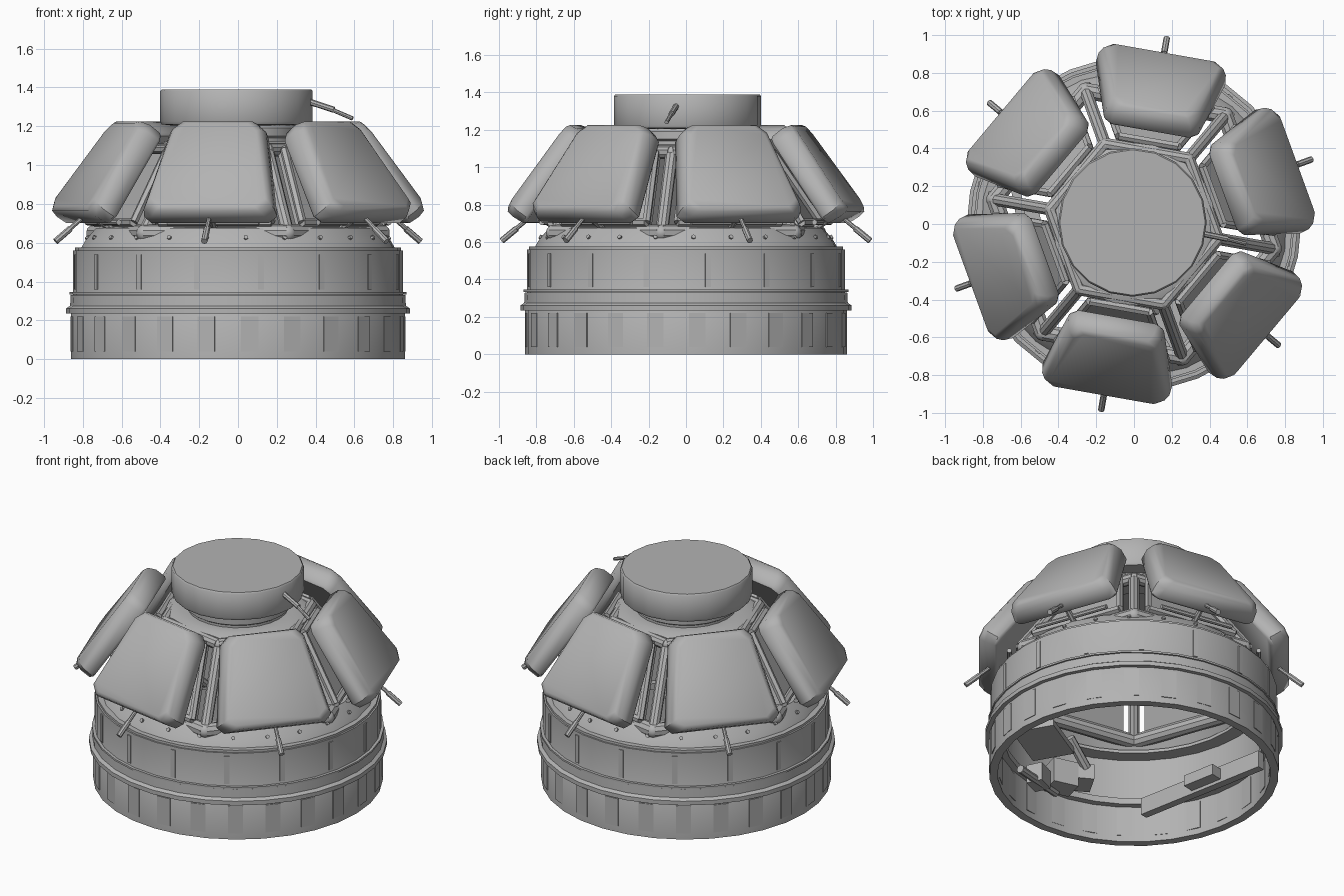
import bpy, bmesh, math
from mathutils import Vector, Matrix

if "Cube" in bpy.data.objects:
    bpy.data.objects.remove(bpy.data.objects["Cube"])

grey = bpy.data.materials.new("mid grey")
grey.diffuse_color = (0.45, 0.45, 0.45, 1)
grey.use_nodes = True
grey.node_tree.nodes["Principled BSDF"].inputs["Base Color"].default_value = grey.diffuse_color


def finish(name, bm, angle=35):
    bmesh.ops.recalc_face_normals(bm, faces=bm.faces)
    me = bpy.data.meshes.new(name)
    bm.to_mesh(me)
    bm.free()
    ob = bpy.data.objects.new(name, me)
    bpy.context.collection.objects.link(ob)
    me.materials.append(grey)
    bpy.context.view_layer.objects.active = ob
    bpy.ops.object.select_all(action='DESELECT')
    ob.select_set(True)
    bpy.ops.object.shade_smooth_by_angle(angle=math.radians(angle))
    return ob


def polar(r, deg, z):
    a = math.radians(deg)
    return Vector((r * math.cos(a), r * math.sin(a), z))


def lathe(name, profile, n=32, closed=True, offset=0, centre=(0, 0), angle=35):
    """Revolve (radius, height) points about z."""
    bm = bmesh.new()
    c = Vector((centre[0], centre[1], 0))
    rings = [[bm.verts.new(polar(r, offset + 360 * i / n, z) + c) for r, z in profile] for i in range(n)]
    m = len(profile)
    for i in range(n):
        a, b = rings[i], rings[(i + 1) % n]
        for j in range(m if closed else m - 1):
            k = (j + 1) % m
            bm.faces.new((a[j], b[j], b[k], a[k]))
    if not closed:
        for j in (0, m - 1):
            bm.faces.new([r[j] for r in rings])
    return finish(name, bm, angle)


def rod(bm, a, b, r, n=8):
    a, b = Vector(a), Vector(b)
    d = b - a
    mat = Matrix.Translation((a + b) / 2) @ d.to_track_quat('Z', 'Y').to_matrix().to_4x4()
    bmesh.ops.create_cone(bm, cap_ends=True, segments=n, radius1=r, radius2=r, depth=d.length, matrix=mat)


def box(bm, loc, size, rot=None):
    mat = Matrix.Translation(loc) @ (rot or Matrix()) @ Matrix.Diagonal((*size, 1))
    bmesh.ops.create_cube(bm, size=1, matrix=mat)


def turn(deg):
    return Matrix.Rotation(math.radians(deg), 4, 'Z')


def loft(bm, rings):
    rings = [[bm.verts.new(p) for p in r] for r in rings]
    n = len(rings[0])
    for a, b in zip(rings, rings[1:]):
        for i in range(n):
            j = (i + 1) % n
            bm.faces.new((a[i], a[j], b[j], b[i]))
    bm.faces.new(rings[0])
    bm.faces.new(rings[-1])


# hollow base barrel with its flanges and an inner ledge
lathe("base_barrel", [(.81, 0), (.86, 0), (.86, .24), (.85, .26), (.85, .56), (.81, .56)])
lathe("main_flange", [(.82, .235), (.885, .235), (.885, .262), (.865, .275), (.862, .33), (.82, .33)])
lathe("middle_lip", [(.82, .333), (.868, .333), (.868, .345), (.82, .345)])
lathe("deck_plate", [(.72, .555), (.84, .555), (.84, .575), (.72, .575)])
lathe("inner_ledge", [(.77, .235), (.82, .235), (.82, .275), (.77, .275)])

# thin panel plates and ribs round the barrel, inside and out
bm = bmesh.new()
for i in range(24):
    a = i * 15 + 4
    box(bm, polar(.857, a, .13), (.008, .09, .18), turn(a))
    box(bm, polar(.808, a + 5, .13), (.008, .09, .18), turn(a + 5))
finish("barrel_panels", bm)
bm = bmesh.new()
for i in range(16):
    a = i * 22.5 + 8
    box(bm, polar(.846, a, .45), (.012, .03, .18), turn(a))
finish("barrel_ribs", bm)

# sloping skirt below the windows
lathe("window_skirt", [(.76, .57), (.81, .575), (.79, .61), (.735, .675), (.70, .68), (.70, .65)], 24, offset=5)
bm = bmesh.new()
for i in range(24):
    a = i * 15 + 3
    rod(bm, polar(.75, a, .61), polar(.785, a, .63), .012, 6)
finish("skirt_bolts", bm)

# six-sided window cage
CORNERS = [-10 + 60 * k for k in range(6)]
bm = bmesh.new()
for a in CORNERS:
    rod(bm, polar(.745, a, .655), polar(.43, a, 1.09), .034, 10)
    rod(bm, polar(.75, a, .65), polar(.75, a + 60, .65), .045, 10)
    rod(bm, polar(.45, a, 1.08), polar(.45, a + 60, 1.08), .035, 10)
    for r, z, s in ((.75, .65, .045), (.445, 1.08, .035)):
        bmesh.ops.create_icosphere(bm, subdivisions=2, radius=s, matrix=Matrix.Translation(polar(r, a, z)))
finish("window_cage", bm)

# window panes with raised frames, leaving slits beside the struts
panes, frames = bmesh.new(), bmesh.new()
for k in range(6):
    m = turn(20 + 60 * k)
    quad = [Vector(v) for v in ((.65, -.295, .685), (.65, .295, .685), (.415, .16, 1.06), (.415, -.16, 1.06))]
    push = Vector((.012, 0, .008))
    loft(panes, [[m @ (p - push) for p in quad], [m @ (p + push) for p in quad]])
    p = [m @ (v + 2.5 * push) for v in quad]
    for i in range(4):
        rod(frames, p[i], p[(i + 1) % 4], .022, 6)
finish("window_panes", panes)
finish("window_frames", frames)

# roof ring and neck under the round cover
lathe("roof_ring", [(.30, 1.06), (.43, 1.06), (.43, 1.10), (.37, 1.125), (.30, 1.125)], 24)
lathe("roof_neck", [(.27, 1.08), (.30, 1.08), (.30, 1.14), (.315, 1.15), (.315, 1.19), (.29, 1.22), (.27, 1.22)], 24)
lathe("round_cover", [(.34, 1.205), (.385, 1.21), (.393, 1.225), (.393, 1.38), (.385, 1.39)], 20,
      closed=False, centre=(-.008, .008), angle=40)


# slanted shutters: rounded trapezoid lofted from back to front
def outline(wb, wt, lo, hi, c):
    return [(-wb + c, lo), (wb - c, lo), (wb, lo + c), (wt, hi - c), (wt - c, hi), (-wt + c, hi),
            (-wt, hi - c), (-wb, lo + c)]


UP = Vector((-.57, 0, .82)).normalized()
OUT = Vector((.82, 0, .57)).normalized()
FOOT = Vector((.938, 0, .765))
LAYERS = [(-.14, outline(.335, .245, .025, .565, .035)), (-.125, outline(.348, .255, .01, .575, .04)),
          (-.06, outline(.342, .25, .005, .58, .045)), (-.015, outline(.322, .232, .01, .57, .05)),
          (0, outline(.298, .21, .03, .55, .05))]
for k in range(6):
    m = turn(20 + 60 * k)
    bm = bmesh.new()
    loft(bm, [[m @ (FOOT + UP * h + OUT * d + Vector((0, w, 0))) for w, h in pts] for d, pts in LAYERS])
    finish("shutter_%d" % (k + 1), bm, 50)

# levers and hinge bars that hold the shutters
bm = bmesh.new()
for k in range(6):
    a = 20 + 60 * k
    rod(bm, polar(.82, a, .755), polar(.93, a, .665), .012)
    rod(bm, polar(.92, a, .672), polar(1.0, a, .607), .017)
    rod(bm, polar(.70, a, .675), polar(.82, a, .75), .018)
    m = turn(a)
    rod(bm, m @ Vector((.74, -.24, .705)), m @ Vector((.74, .24, .705)), .015)
finish("shutter_levers", bm)
bm = bmesh.new()
rod(bm, polar(.36, -8, 1.33), polar(.50, -9, 1.285), .016)
rod(bm, polar(.48, -9, 1.29), polar(.60, -10, 1.24), .011)
finish("cover_lever", bm)

# equipment on the inside wall
bm = bmesh.new()
side = math.degrees(math.atan2(.95, -.18))
box(bm, (-.58, -.06, .17), (.90, .05, .11), turn(side))
box(bm, (-.53, .0, .17), (.22, .08, .07), turn(side))
finish("wall_panel", bm)
bm = bmesh.new()
box(bm, (.30, -.48, .33), (.36, .26, .04), turn(30))
box(bm, (.06, -.60, .22), (.16, .14, .16), turn(-15))
box(bm, (.22, -.62, .17), (.12, .10, .12), turn(25))
box(bm, (-.08, -.56, .25), (.10, .16, .10), turn(-30))
rod(bm, (.42, -.55, .12), (.05, -.66, .14), .025)
rod(bm, (-.05, -.5, .28), (.12, -.45, .40), .03)
rod(bm, (-.55, .45, .3), (-.62, .25, .5), .025)
finish("work_station", bm)
